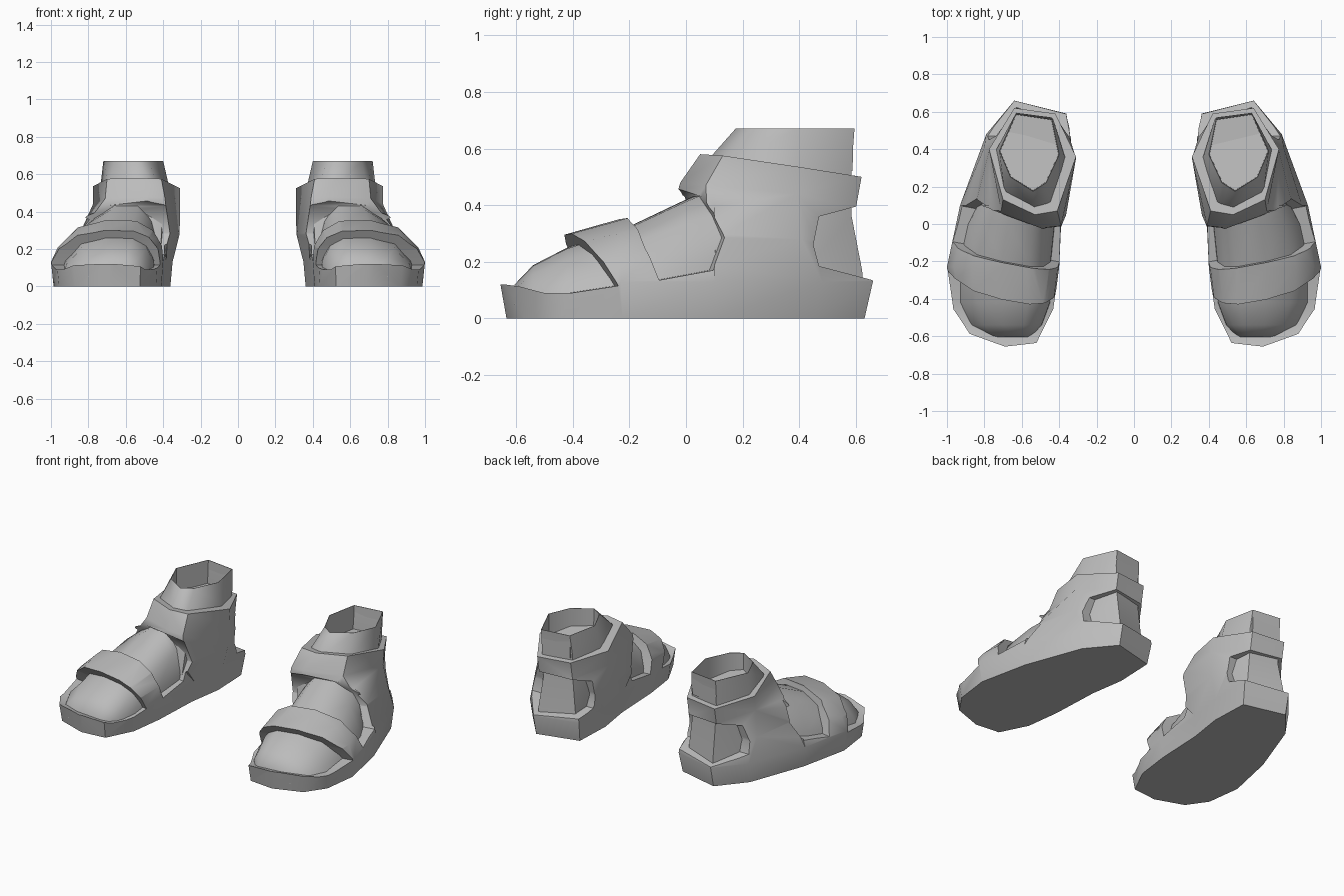
import bpy, bmesh
from mathutils import Vector, Matrix

cube = bpy.data.objects.get("Cube")
if cube:
    bpy.data.objects.remove(cube, do_unlink=True)

grey = bpy.data.materials.new("plain_grey")
grey.use_nodes = True
tone = (.5, .5, .5, 1)
grey.diffuse_color = tone
grey.node_tree.nodes["Principled BSDF"].inputs["Base Color"].default_value = tone


def loft(name, rings):
    """Closed solid through rings that share a point count."""
    bm = bmesh.new()
    loops = [[bm.verts.new(p) for p in ring] for ring in rings]
    count = len(loops[0])
    for low, high in zip(loops, loops[1:]):
        for i in range(count):
            j = (i + 1) % count
            bm.faces.new((low[i], low[j], high[j], high[i]))
    bm.faces.new(loops[0][::-1])
    bm.faces.new(loops[-1])
    bmesh.ops.recalc_face_normals(bm, faces=bm.faces)
    mesh = bpy.data.meshes.new(name)
    bm.to_mesh(mesh)
    bm.free()
    mesh.materials.append(grey)
    obj = bpy.data.objects.new(name, mesh)
    bpy.context.collection.objects.link(obj)
    return obj


def combine(target, tool, operation):
    """Apply a boolean, then discard the tool."""
    mod = target.modifiers.new("combine", "BOOLEAN")
    mod.operation, mod.object, mod.solver = operation, tool, "EXACT"
    graph = bpy.context.evaluated_depsgraph_get()
    mesh = bpy.data.meshes.new_from_object(target.evaluated_get(graph))
    target.modifiers.clear()
    target.data = mesh
    bpy.data.objects.remove(tool, do_unlink=True)


# Arch section: share of the width, share of the height
ARCH = [(0, 0), (.012, .4), (.09, .78), (.24, 1), (.52, .98), (.78, .77), (.94, .35), (1, 0)]


def forefoot(name, stations, base):
    return loft(name, [[(inner + t * (outer - inner), y, base + h * (top - base)) for t, h in ARCH]
                       for y, inner, outer, top in stations])


def level(z, *points):
    return [(x, y, z) for x, y in points]


def shrink(ring, factor, z):
    centre = sum((Vector(p) for p in ring), Vector()) / len(ring)
    return [(centre.x + (x - centre.x) * factor, centre.y + (y - centre.y) * factor, z)
            for x, y, _ in ring]


def cutter(profile, skew):
    """Side-on prism, swept back towards the outer side by skew."""
    return loft("cutter", [[(x, y + shift, z) for y, z in profile]
                           for x, shift in ((.2, -skew), (1.1, 0))])


# Sole
outline = [(.52, -.64), (.69, -.657), (.88, -.59), (.97, -.46), (1, -.23), (.93, .1),
           (.79, .48), (.64, .66), (.36, .59), (.35, .33), (.385, .1), (.4, -.23), (.43, -.46)]
rim = level(.13, *outline)
shell = loft("shell", [shrink(rim, .96, 0), rim])

# Forefoot shell flush with the sole rim, later cut down to the toe strap
combine(shell, forefoot("upper", [
    (-.46, .43, .97, .287), (-.23, .4, 1, .352), (.1, .385, .93, .45)], .13), "UNION")

# Ankle shell flush with the sole rim, with flared cuff
combine(shell, loft("ankle", [
    level(.13, (.385, .1), (.6, -.1), (.93, .1), (.79, .48), (.64, .66), (.36, .59), (.35, .33)),
    level(.28, (.375, -.02), (.52, -.08), (.85, .08), (.8, .41), (.64, .63), (.38, .58), (.312, .34)),
    [(.39, -.01, .47), (.48, -.02, .48), (.71, .07, .47), (.775, .39, .44),
     (.64, .6, .39), (.42, .57, .39), (.31, .35, .43)],
    [(.41, .07, .575), (.53, .05, .58), (.7, .13, .575), (.775, .4, .535),
     (.64, .62, .5), (.42, .59, .505), (.31, .36, .525)]]), "UNION")

# Toe, instep and heel openings
toe = [(-.22, .115), (-.265, .2), (-.33, .3), (-.34, .6), (-.95, .6), (-.95, .125),
       (-.57, .12), (-.47, .09), (-.38, .09)]
instep = [(-.07, .135), (-.11, .25), (-.13, .34), (-.16, .6), (.07, .47), (.13, .43),
          (.185, .285), (.13, .17)]
heel = [(.47, .36), (.45, .26), (.47, .185), (.66, .135), (.9, .11), (.9, .4), (.6, .395)]
for profile, skew in ((toe, .17), (instep, .17), (heel, 0)):
    combine(shell, cutter(profile, skew), "DIFFERENCE")

# Foot inside the shell
foot = forefoot("foot", [
    (-.605, .55, .8, .12), (-.54, .49, .89, .188), (-.42, .445, .945, .25),
    (-.2, .44, .955, .325), (0, .42, .91, .42), (.12, .42, .85, .47)], .05)

# Heel and open ankle sock
brim = level(.67, (.47, .22), (.54, .175), (.66, .25), (.72, .39), (.63, .595), (.44, .57), (.4, .37))
sock = loft("ankle_sock", [
    level(.04, (.43, 0), (.6, -.05), (.85, .08), (.76, .42), (.63, .63), (.41, .56), (.37, .34)),
    level(.17, (.415, .01), (.58, 0), (.85, .1), (.75, .42), (.63, .622), (.41, .555), (.36, .34)),
    level(.36, (.405, .04), (.53, .02), (.75, .11), (.735, .41), (.62, .585), (.43, .55), (.35, .35)),
    level(.54, (.44, .09), (.53, .06), (.69, .15), (.735, .4), (.63, .585), (.43, .555), (.37, .36)),
    brim, shrink(brim, .985, .67), shrink(brim, .97, .52)])

# Mirror each part to the other side and shade
for part in (shell, foot, sock):
    name = part.name
    part.name = "left_" + name
    twin = bpy.data.objects.new("right_" + name, part.data.copy())
    bpy.context.collection.objects.link(twin)
    twin.data.transform(Matrix.Diagonal((-1, 1, 1, 1)))
    twin.data.flip_normals()
    for obj in (part, twin):
        bpy.ops.object.select_all(action="DESELECT")
        obj.select_set(True)
        bpy.context.view_layer.objects.active = obj
        bpy.ops.object.shade_smooth_by_angle(angle=.8)
